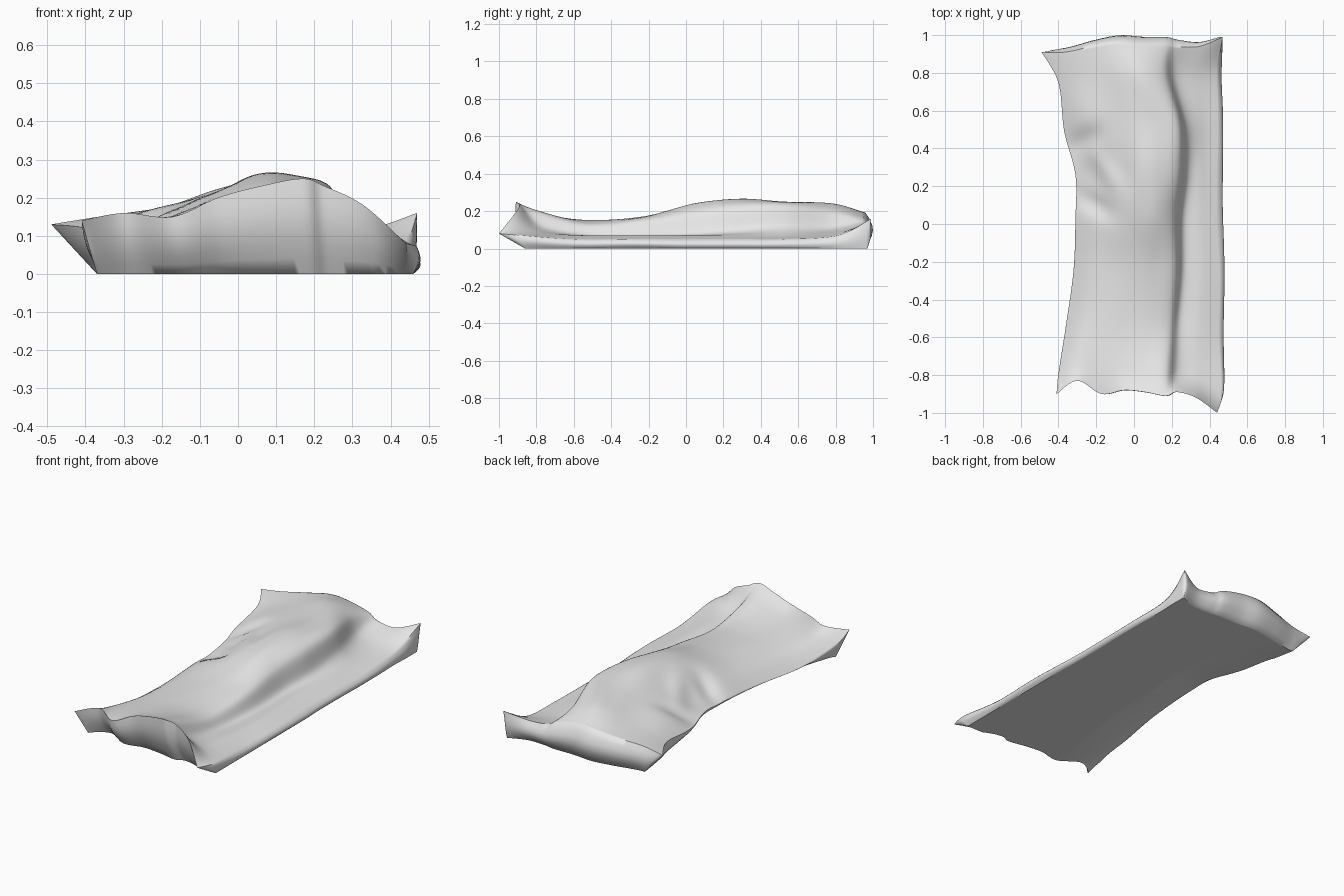
import bpy, bmesh, math

cube = bpy.data.objects.get("Cube")
if cube:
    bpy.data.objects.remove(cube)

COLUMNS, ROWS, WALL = 64, 80, 6

# Top sheet heights in hundredths: one row per station front to back, left to right
HEIGHTS = [
    [14, 16, 15, 20, 23, 25, 23, 18, 8],
    [9, 13, 15, 17, 19, 20, 12, 9, 7],
    [5, 11, 14, 15, 15, 13, 7, 7, 5],
    [6, 12, 15, 17, 17, 15, 7, 7, 5],
    [8, 14, 19, 23, 24, 19, 8, 7, 5],
    [9, 13, 20, 26, 26, 22, 10, 7, 5],
    [9, 16, 20, 24, 25, 23, 12, 7, 5],
    [12, 15, 18, 22, 24, 20, 11, 8, 7],
    [13, 15, 17, 19, 19, 16, 13, 12, 16],
]
STATIONS = [0, .06, .2, .36, .51, .64, .77, .91, 1]
LEFT_EDGE = [-.41, -.40, -.36, -.32, -.31, -.31, -.37, -.40, -.49]
RIGHT_EDGE = [.44, .47, .455, .46, .445, .445, .45, .445, .47]
FRONT_EDGE = [-.9, -.83, -.9, -.88, -.89, -.91, -.89, -.92, -1]
BACK_EDGE = [.91, .91, .94, .96, .95, .95, .94, .94, .99]
ACROSS = [0, .13, .28, .42, .55, .68, .75, .87, 1]
CREASE_SHIFT = [0, -.03, -.01, 0, .01, .05, .06, -.02, 0]


def spline(values, t):
    """Smooth curve through evenly spaced values, t from 0 to 1."""
    last = len(values) - 1
    i = min(int(t * last), last - 1)
    f = t * last - i
    a, b = values[max(i - 1, 0)], values[i]
    c, d = values[i + 1], values[min(i + 2, last)]
    return b + f / 2 * (c - a + f * (2 * a - 5 * b + 4 * c - d + f * (3 * (b - c) + d - a)))


def fold(x, y, cx, cy, angle, length, width, height):
    """Long soft wrinkle centred on cx, cy."""
    c, s = math.cos(angle), math.sin(angle)
    along = ((x - cx) * c + (y - cy) * s) / length
    side = ((y - cy) * c - (x - cx) * s) / width
    return height * math.exp(-along * along - side * side)


def top_point(u, v):
    across = spline(ACROSS, u) + spline(CREASE_SHIFT, v) * math.sin(math.pi * u)
    left, right = spline(LEFT_EDGE, v), spline(RIGHT_EDGE, v)
    x = left + (right - left) * across
    front, back = spline(FRONT_EDGE, u), spline(BACK_EDGE, u)
    y = front + (back - front) * spline(STATIONS, v)
    z = spline([spline(row, u) for row in HEIGHTS], v) / 100
    z += fold(x, y, -.15, .28, -1.0, .14, .05, .02)
    z += fold(x, y, -.2, .1, -.6, .1, .05, -.025)
    z += fold(x, y, -.25, .45, .5, .1, .06, -.02)
    return x, y, z


def bottom_point(u, v):
    x, y, z = top_point(u, v)
    x = max(-.37, min(.46, x + .03 * (1 - u) + .012 * u))
    y = max(-.86, min(.97, y * .96 + .03))
    lift = max(0, 1 - u / .25) * .06 * math.sin(math.pi * v)
    return x, y, lift


# Crumpled bag: draped top sheet, flat underside and joining side walls
bm = bmesh.new()


def sheet(point):
    return [[bm.verts.new(point(i / COLUMNS, j / ROWS)) for i in range(COLUMNS + 1)]
            for j in range(ROWS + 1)]


def rim(grid):
    return (grid[0][:-1] + [row[-1] for row in grid[:-1]]
            + grid[-1][:0:-1] + [row[0] for row in grid[:0:-1]])


def bulge(k):
    """Outward swell of the side wall at rim position k, none at the corners."""
    sizes = ((COLUMNS, 0, -.025), (ROWS, .02, 0), (COLUMNS, 0, .045), (ROWS, -.01, 0))
    for count, dx, dy in sizes:
        if k < count:
            swell = math.sin(math.pi * k / count) ** .5
            return dx * swell, dy * swell
        k -= count


top, bottom = sheet(top_point), sheet(bottom_point)
for grid in (top, bottom):
    for j in range(ROWS):
        for i in range(COLUMNS):
            bm.faces.new((grid[j][i], grid[j][i + 1], grid[j + 1][i + 1], grid[j + 1][i]))

upper, lower = rim(top), rim(bottom)
rings = [upper]
for step in range(1, WALL):
    t = step / WALL
    ring = []
    for k, (a, b) in enumerate(zip(upper, lower)):
        p = a.co.lerp(b.co, t)
        dx, dy = bulge(k)
        p.x += dx * math.sin(math.pi * t)
        p.y += dy * math.sin(math.pi * t)
        ring.append(bm.verts.new(p))
    rings.append(ring)
rings.append(lower)
for a, b in zip(rings, rings[1:]):
    for k in range(len(a)):
        n = (k + 1) % len(a)
        bm.faces.new((a[k], b[k], b[n], a[n]))
bmesh.ops.recalc_face_normals(bm, faces=bm.faces)

mesh = bpy.data.meshes.new("crumpled_bag")
bm.to_mesh(mesh)
bm.free()
bag = bpy.data.objects.new("crumpled_bag", mesh)
bpy.context.collection.objects.link(bag)

# Plain light grey cloth
cloth = bpy.data.materials.new("light_grey_cloth")
cloth.use_nodes = True
cloth.diffuse_color = (.8, .8, .8, 1)
cloth.node_tree.nodes["Principled BSDF"].inputs["Base Color"].default_value = (.8, .8, .8, 1)
mesh.materials.append(cloth)

bpy.context.view_layer.objects.active = bag
bag.select_set(True)
bpy.ops.object.shade_smooth_by_angle(angle=math.radians(60))
